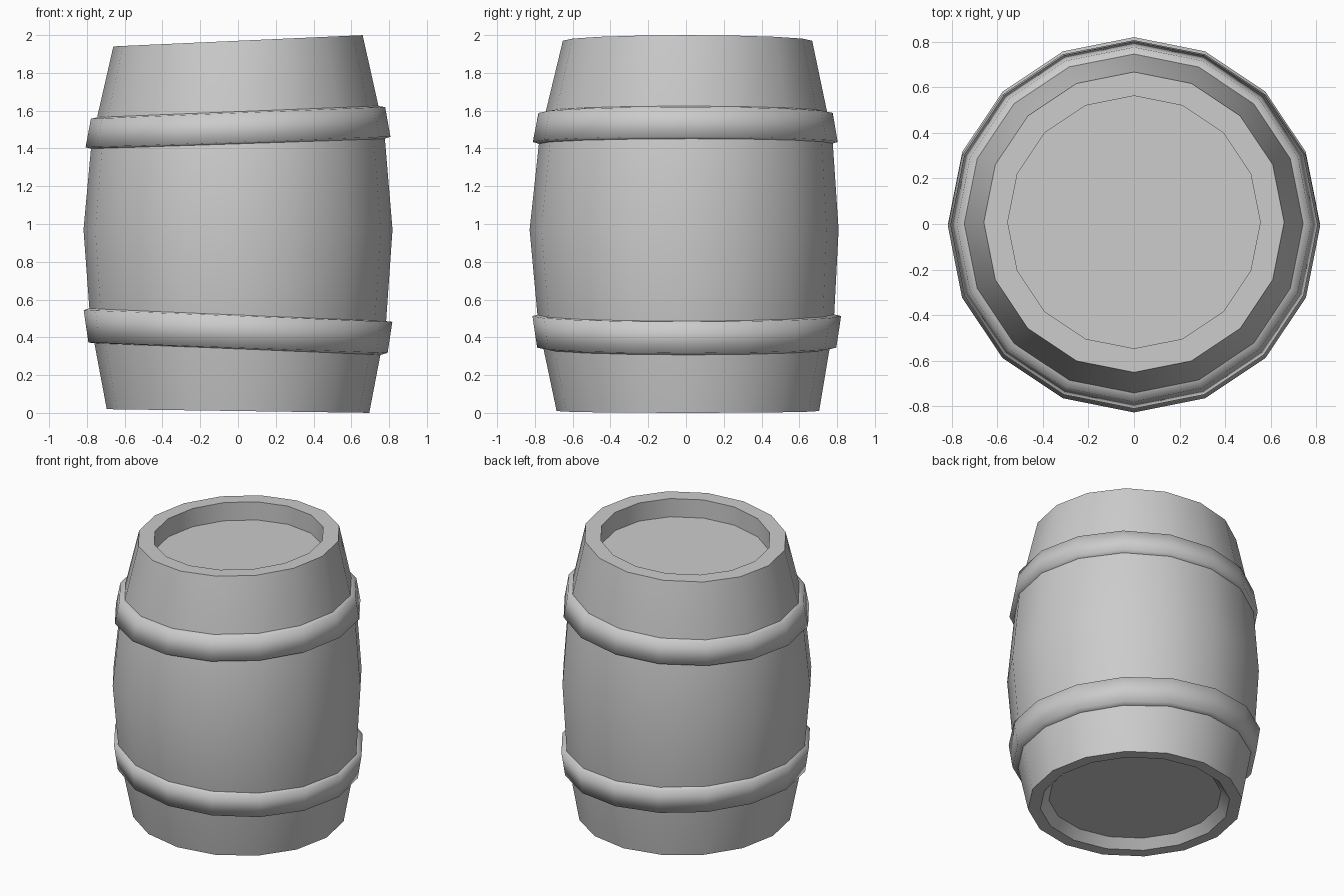
import bpy, bmesh, math

if "Cube" in bpy.data.objects:
    bpy.data.objects.remove(bpy.data.objects["Cube"])

SIDES = 16


def lathe(name, rings, cap, angle):
    """Revolve rings of (radius, height, tilt along x, y shift)."""
    bm = bmesh.new()
    loops = []
    for r, z, tilt, dy in rings:
        loop = []
        for i in range(SIDES):
            a = 2 * math.pi * i / SIDES
            x, y = r * math.cos(a), r * math.sin(a)
            loop.append(bm.verts.new((x, y + dy, z + tilt * x)))
        loops.append(loop)
    for lo, hi in zip(loops, loops[1:]):
        for i in range(SIDES):
            j = (i + 1) % SIDES
            bm.faces.new((lo[i], lo[j], hi[j], hi[i]))
    if cap:
        bm.faces.new(loops[0][::-1])
        bm.faces.new(loops[-1])
    mesh = bpy.data.meshes.new(name)
    bm.to_mesh(mesh)
    bm.free()
    ob = bpy.data.objects.new(name, mesh)
    bpy.context.collection.objects.link(ob)
    bpy.ops.object.select_all(action='DESELECT')
    ob.select_set(True)
    bpy.context.view_layer.objects.active = ob
    bpy.ops.object.shade_smooth_by_angle(angle=math.radians(angle))
    return ob


# Bulging body with a recessed lid and base, its top cut slightly askew
lathe("barrel_body", [
    (0.56, 0.07, -0.014, 0.01),
    (0.615, 0.01, -0.014, 0.01),
    (0.695, 0.01, -0.014, 0.01),
    (0.782, 0.47, -0.02, 0.0),
    (0.818, 0.97, 0.0, -0.01),
    (0.775, 1.46, 0.03, 0.0),
    (0.66, 1.97, 0.045, 0.008),
    (0.555, 1.97, 0.045, 0.008),
    (0.555, 1.84, 0.045, 0.008),
], True, 30)

# Two rounded hoops, tilted in opposite directions
lathe("lower_hoop", [
    (0.745, 0.336, -0.042, 0.004),
    (0.792, 0.345, -0.035, 0.004),
    (0.817, 0.513, -0.038, 0.004),
    (0.765, 0.524, -0.047, 0.004),
], False, 100)
lathe("upper_hoop", [
    (0.76, 1.42, 0.033, -0.004),
    (0.807, 1.434, 0.035, -0.004),
    (0.779, 1.588, 0.04, -0.002),
    (0.732, 1.597, 0.04, 0.0),
], False, 100)
